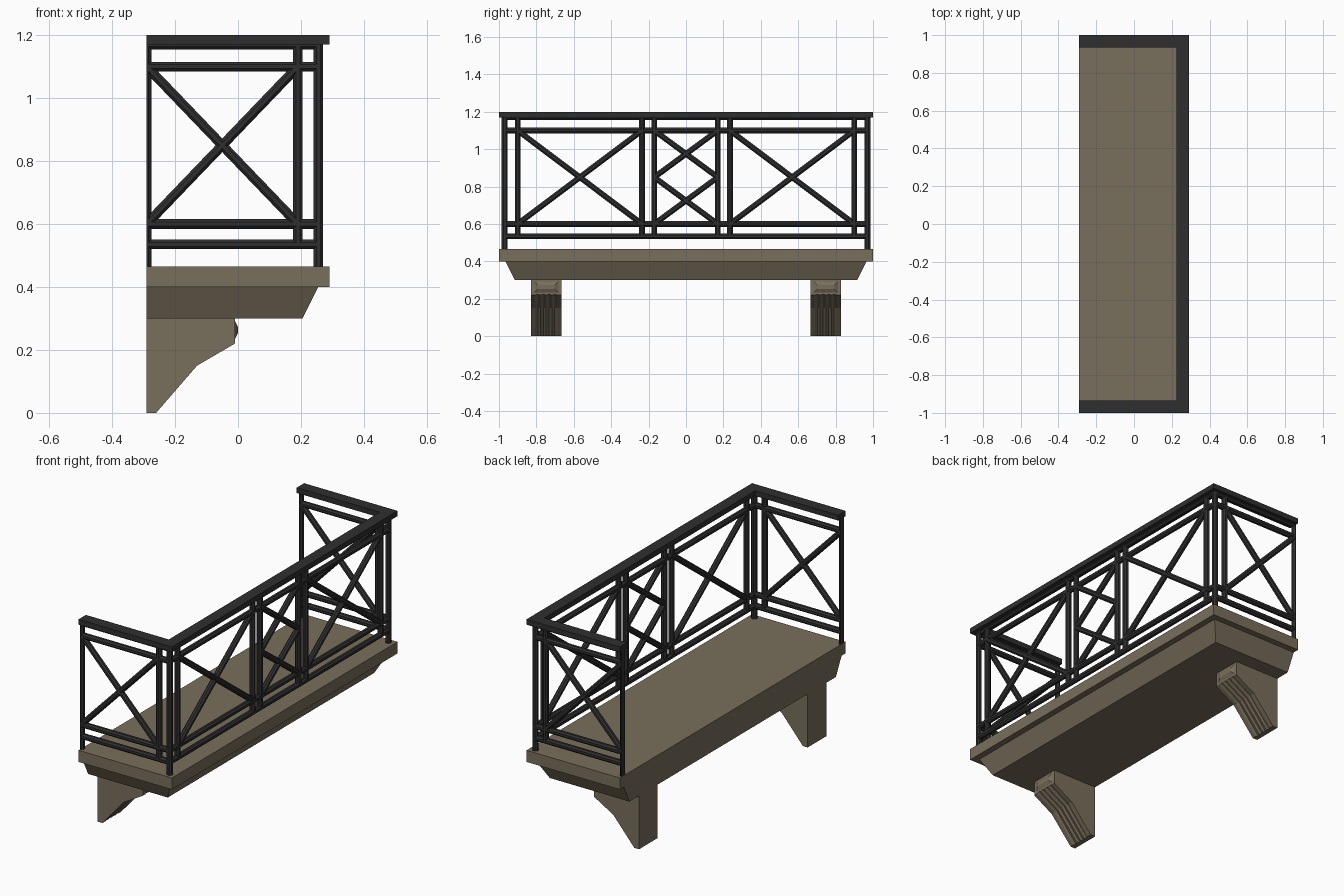
import bpy, bmesh
from mathutils import Vector

if "Cube" in bpy.data.objects:
    bpy.data.objects.remove(bpy.data.objects["Cube"])


def material(name, rgb):
    m = bpy.data.materials.new(name)
    m.diffuse_color = (*rgb, 1)
    m.use_nodes = True
    m.node_tree.nodes["Principled BSDF"].inputs["Base Color"].default_value = m.diffuse_color
    return m


STONE = material("stone", (0.19, 0.157, 0.104))
IRON = material("iron", (0.028, 0.028, 0.029))
BACK = -0.29      # wall plane
R = 0.016         # bar radius


def finish(name, bm, mat):
    bmesh.ops.recalc_face_normals(bm, faces=bm.faces)
    me = bpy.data.meshes.new(name)
    bm.to_mesh(me)
    bm.free()
    ob = bpy.data.objects.new(name, me)
    bpy.context.collection.objects.link(ob)
    me.materials.append(mat)
    return ob


def loft(bm, rings):
    """Skin a list of equal-length closed rings and cap both ends."""
    rows = [[bm.verts.new(p) for p in ring] for ring in rings]
    n = len(rows[0])
    for a, b in zip(rows, rows[1:]):
        for i in range(n):
            j = (i + 1) % n
            bm.faces.new((a[i], a[j], b[j], b[i]))
    bm.faces.new(rows[0])
    bm.faces.new(rows[-1])


def rect(front, side, z):
    return [(BACK, -side, z), (front, -side, z), (front, side, z), (BACK, side, z)]


# Floor slab and the tapered moulding under it
bm = bmesh.new()
loft(bm, [rect(0.29, 1.0, 0.40), rect(0.29, 1.0, 0.465)])
finish("floor_slab", bm, STONE)
bm = bmesh.new()
loft(bm, [rect(0.205, 0.915, 0.30), rect(0.255, 0.965, 0.40)])
finish("slab_moulding", bm, STONE)


# Brackets with shallow flutes underneath and a raised front panel
def bracket_ring(y, d):
    pts = [(BACK, 0), (-0.26 - d, 0), (-0.13 - d, 0.15 + d * 0.6),
           (-0.01, 0.22 + d), (-0.01, 0.30), (BACK, 0.30)]
    return [(x, y, z) for x, z in pts]


def panel_ring(x, y, hy, hz):
    return [(x, y + sy * hy, 0.263 + sz * hz)
            for sy, sz in ((-1, -1), (1, -1), (1, 1), (-1, 1))]


for side, label in ((-1, "left"), (1, "right")):
    yc = side * 0.7475
    bm = bmesh.new()
    rows = [bracket_ring(yc - 0.0825, 0)]
    for i in range(9):
        rows.append(bracket_ring(yc - 0.06 + i * 0.015, 0.005 * (i % 2)))
    rows.append(bracket_ring(yc + 0.0825, 0))
    loft(bm, rows)
    loft(bm, [panel_ring(-0.01, yc, 0.066, 0.03), panel_ring(0.0, yc, 0.045, 0.01)])
    finish("bracket_" + label, bm, STONE)

# U-shaped handrail
outline = [(BACK, -1), (0.29, -1), (0.29, 1), (BACK, 1),
           (BACK, 0.935), (0.225, 0.935), (0.225, -0.935), (BACK, -0.935)]
bm = bmesh.new()
loft(bm, [[(x, y, z) for x, y in outline] for z in (1.17, 1.20)])
finish("handrail", bm, IRON)


# Round-ish iron bar between two points, trimmed at the wall plane
def bar(bm, a, b):
    a, b = Vector(a), Vector(b)
    axis = (b - a).normalized()
    ref = Vector((1, 0, 0)) if abs(axis.x) < 0.01 else Vector((0, 1, 0))
    u = ref
    v = axis.cross(u)
    tmp = bmesh.new()
    k = 0.414
    ring = [(1, k), (k, 1), (-k, 1), (-1, k), (-1, -k), (-k, -1), (k, -1), (1, -k)]
    loft(tmp, [[p + (u * s + v * t) * R * 0.95 for s, t in ring] for p in (a, b)])
    cut = bmesh.ops.bisect_plane(tmp, geom=tmp.verts[:] + tmp.edges[:] + tmp.faces[:],
                                 plane_co=(BACK, 0, 0), plane_no=(-1, 0, 0), clear_outer=True)
    edges = [e for e in cut["geom_cut"] if isinstance(e, bmesh.types.BMEdge) and e.is_boundary]
    if edges:
        bmesh.ops.holes_fill(tmp, edges=edges)
    me = bpy.data.meshes.new("tmp")
    tmp.to_mesh(me)
    tmp.free()
    bm.from_mesh(me)
    bpy.data.meshes.remove(me)


def railing(name, at, start, end, posts, feet, crosses):
    """at(s, z) maps distance along the rail to a 3D point."""
    bm = bmesh.new()
    for z in (0.535, 0.60, 1.10, 1.17):
        bar(bm, at(start, z), at(end, z))
    for s in posts:
        bar(bm, at(s, 0.535), at(s, 1.17))
    for s in feet:
        bar(bm, at(s, 0.465), at(s, 1.17))
    for s0, s1, z0, z1 in crosses:
        bar(bm, at(s0, z0), at(s1, z1))
        bar(bm, at(s0, z1), at(s1, z0))
    finish(name, bm, IRON)


# Long outer railing: two wide crosses around a double cross
railing("long_railing", lambda s, z: (0.255, s, z), -0.97, 0.97,
        [m * s for m in (-1, 1) for s in (0.17, 0.235, 0.90)], [-0.97, 0.97],
        [(-0.90, -0.235, 0.60, 1.10), (0.235, 0.90, 0.60, 1.10),
         (-0.17, 0.17, 0.60, 0.85), (-0.17, 0.17, 0.85, 1.10)])

# Short end railings running back to the wall
for side, label in ((-1, "left"), (1, "right")):
    railing("end_railing_" + label, lambda s, z, y=side * 0.97: (s, y, z), BACK - 0.02, 0.255,
            [0.19], [BACK], [(BACK, 0.19, 0.60, 1.10)])
